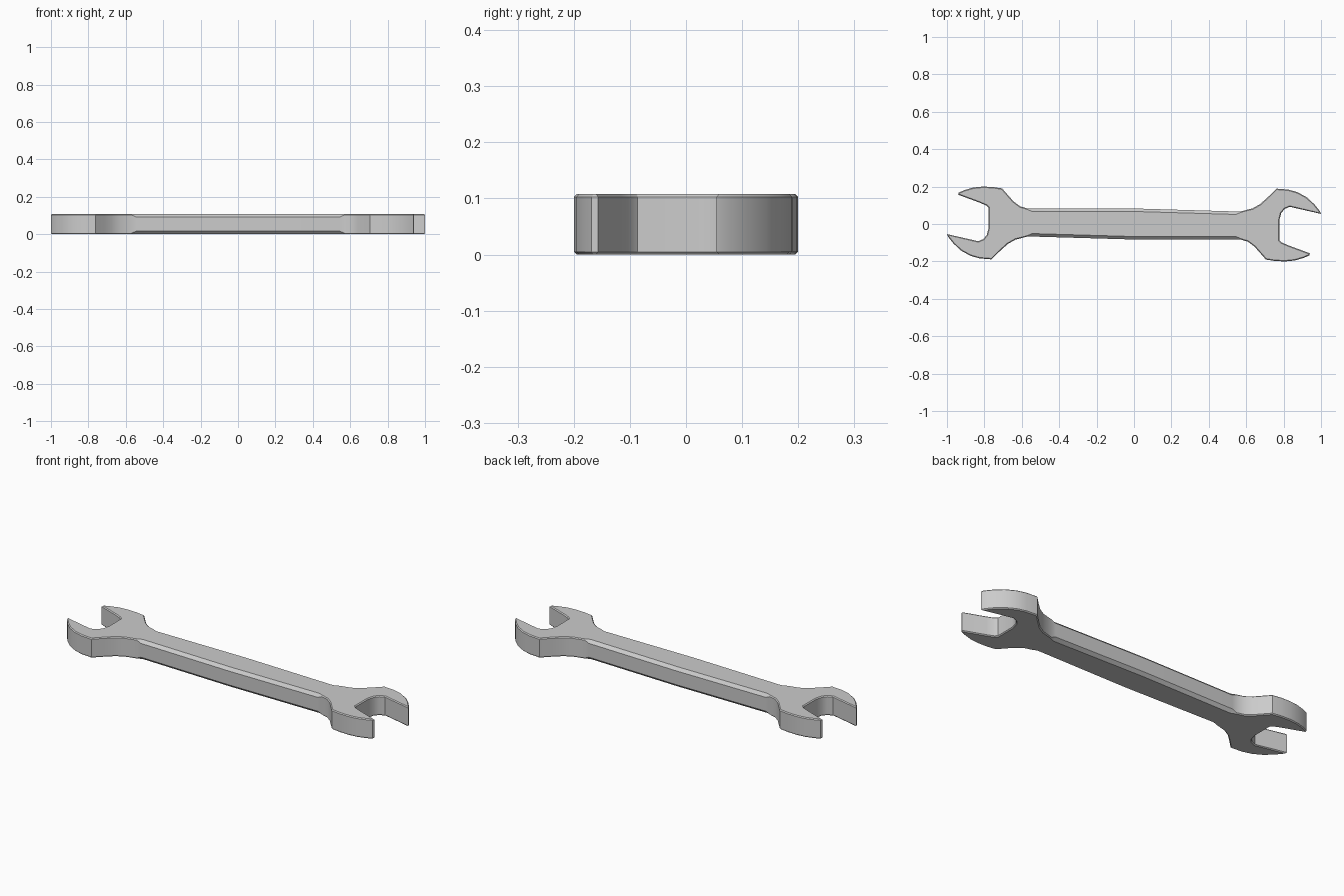
import bpy, bmesh
from mathutils import Vector

if "Cube" in bpy.data.objects:
    bpy.data.objects.remove(bpy.data.objects["Cube"])

THICK = 0.108
GRIP, EDGE = 0.016, 0.005   # wide handle chamfer, fine head chamfer

# half outline, counter-clockwise from the middle of the handle's lower edge
handle_low = [(0, -0.083), (0.545, -0.083)]
head = [(0.57, -0.083), (0.61, -0.095), (0.645, -0.122), (0.705, -0.19),
        (0.755, -0.198), (0.81, -0.2), (0.86, -0.195), (0.91, -0.18),
        (0.937, -0.168), (0.941, -0.157),                      # short jaw
        (0.825, -0.114), (0.79, -0.099), (0.777, -0.086),      # mouth
        (0.777, 0.02), (0.787, 0.058), (0.805, 0.08), (0.833, 0.092),
        (1.0, 0.054), (0.993, 0.07), (0.965, 0.105),           # long jaw
        (0.925, 0.142), (0.875, 0.17), (0.825, 0.184), (0.762, 0.189),
        (0.715, 0.143), (0.675, 0.107), (0.635, 0.084), (0.57, 0.067)]
handle_top = [(0.545, 0.067)]

half = ([(x, y, GRIP) for x, y in handle_low]
        + [(x, y, EDGE) for x, y in head]
        + [(x, y, GRIP) for x, y in handle_top])
# the other half is the same outline turned half a turn
outline = half + [(-x, -y, c) for x, y, c in half]
n = len(outline)


def inset(i):
    """Outline point moved inward by its own chamfer width."""
    a, p, b = (Vector(outline[j % n][:2]) for j in (i - 1, i, i + 1))
    d1, d2 = (p - a).normalized(), (b - p).normalized()
    n1, n2 = Vector((-d1.y, d1.x)), Vector((-d2.y, d2.x))
    m = (n1 + n2).normalized()
    return p + m * outline[i][2] / max(m.dot(n1), 0.6)


# wrench body: four stacked rings give the chamfered slab
bm = bmesh.new()
rings = [[], [], [], []]
for i, (x, y, c) in enumerate(outline):
    q = inset(i)
    for ring, co in zip(rings, [(q.x, q.y, 0), (x, y, c),
                                (x, y, THICK - c), (q.x, q.y, THICK)]):
        ring.append(bm.verts.new(co))
for lo, hi in zip(rings, rings[1:]):
    for i in range(n):
        j = (i + 1) % n
        bm.faces.new((lo[i], lo[j], hi[j], hi[i]))
bm.faces.new(rings[0][::-1])
bm.faces.new(rings[3])
bm.normal_update()

mesh = bpy.data.meshes.new("wrench")
bm.to_mesh(mesh)
bm.free()
wrench = bpy.data.objects.new("wrench", mesh)
bpy.context.collection.objects.link(wrench)
bpy.context.view_layer.objects.active = wrench
wrench.select_set(True)
bpy.ops.object.shade_smooth_by_angle(angle=0.5)
